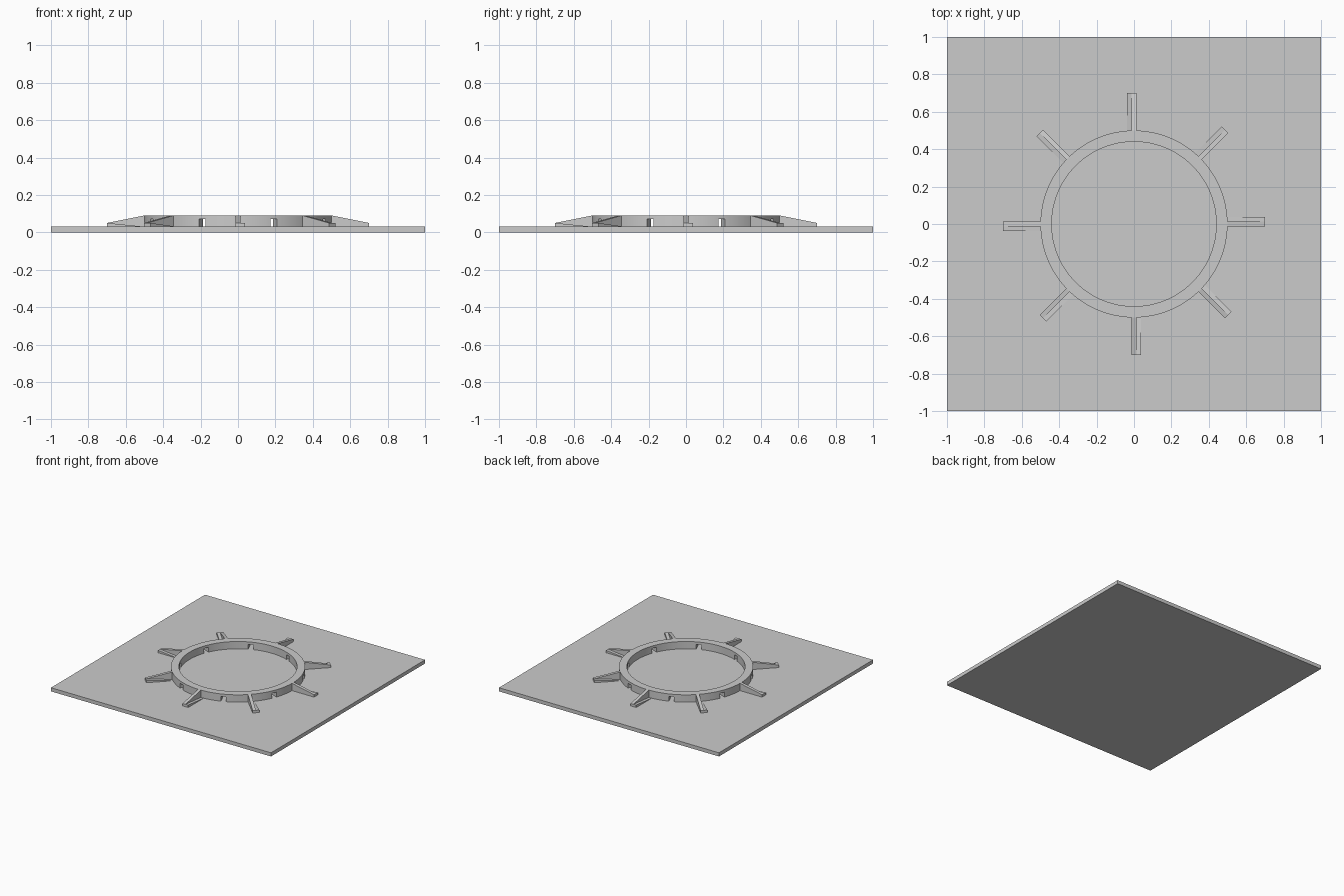
import bpy, bmesh, math
from mathutils import Matrix

if "Cube" in bpy.data.objects:
    bpy.data.objects.remove(bpy.data.objects["Cube"])

grey = bpy.data.materials.new("light grey")
grey.diffuse_color = (0.6, 0.6, 0.6, 1)
grey.use_nodes = True
grey.node_tree.nodes["Principled BSDF"].inputs["Base Color"].default_value = grey.diffuse_color


def make(name, bm):
    bmesh.ops.recalc_face_normals(bm, faces=bm.faces)
    me = bpy.data.meshes.new(name)
    bm.to_mesh(me)
    bm.free()
    me.materials.append(grey)
    ob = bpy.data.objects.new(name, me)
    bpy.context.collection.objects.link(ob)
    return ob


def box(bm, x0, x1, y0, y1, z0, z1, rot=0):
    m = (Matrix.Rotation(rot, 4, 'Z')
         @ Matrix.Translation(((x0 + x1) / 2, (y0 + y1) / 2, (z0 + z1) / 2))
         @ Matrix.Diagonal((x1 - x0, y1 - y0, z1 - z0, 1)))
    bmesh.ops.create_cube(bm, size=1, matrix=m)


def prism(bm, profile, y0, y1, rot=0):
    """Extrude a radial (r, z) profile sideways from y0 to y1."""
    m = Matrix.Rotation(rot, 3, 'Z')
    vs = [bm.verts.new((r, y0, z)) for r, z in profile]
    f = bm.faces.new(vs)
    g = bmesh.ops.extrude_face_region(bm, geom=[f])["geom"]
    new = [v for v in g if isinstance(v, bmesh.types.BMVert)]
    for v in new:
        v.co.y = y1
    for v in vs + new:
        v.co = m @ v.co


# base plate
bm = bmesh.new()
box(bm, -1, 1, -1, 1, 0, 0.03)
make("base_plate", bm)

# raised ring
N = 96
bm = bmesh.new()
loops = [[bm.verts.new((r * math.cos(2 * math.pi * i / N),
                        r * math.sin(2 * math.pi * i / N), z)) for i in range(N)]
         for r, z in ((0.5, 0.03), (0.5, 0.09), (0.44, 0.09), (0.44, 0.03))]
for k in range(4):
    a, b = loops[k], loops[(k + 1) % 4]
    for i in range(N):
        j = (i + 1) % N
        bm.faces.new((a[i], a[j], b[j], b[i]))
ring = make("ring", bm)

# drain slots under the ring, halfway between the ribs
bm = bmesh.new()
for k in range(8):
    box(bm, 0.4, 0.55, -0.02, 0.02, 0.01, 0.07, math.radians(22.5 + 45 * k))
cutter = make("slot_cutter", bm)
cutter.hide_render = True
mod = ring.modifiers.new("slots", 'BOOLEAN')
mod.operation = 'DIFFERENCE'
mod.solver = 'EXACT'
mod.object = cutter
bpy.context.view_layer.objects.active = ring
ring.select_set(True)
bpy.ops.object.modifier_apply(modifier="slots")
bpy.data.objects.remove(cutter)
bpy.ops.object.shade_smooth_by_angle(angle=math.radians(30))

# eight sloping ribs, each with a low wedge foot along one side
for k in range(8):
    a = math.radians(45 * k)
    bm = bmesh.new()
    prism(bm, [(0.49, 0.03), (0.7, 0.03), (0.7, 0.05), (0.5, 0.09), (0.49, 0.09)],
          -0.0125, 0.0125, a)
    make(f"rib_{k + 1}", bm)
    bm = bmesh.new()
    prism(bm, [(0.5, 0.03), (0.7, 0.03), (0.7, 0.05)], 0.0125, 0.0375, a)
    make(f"rib_foot_{k + 1}", bm)
